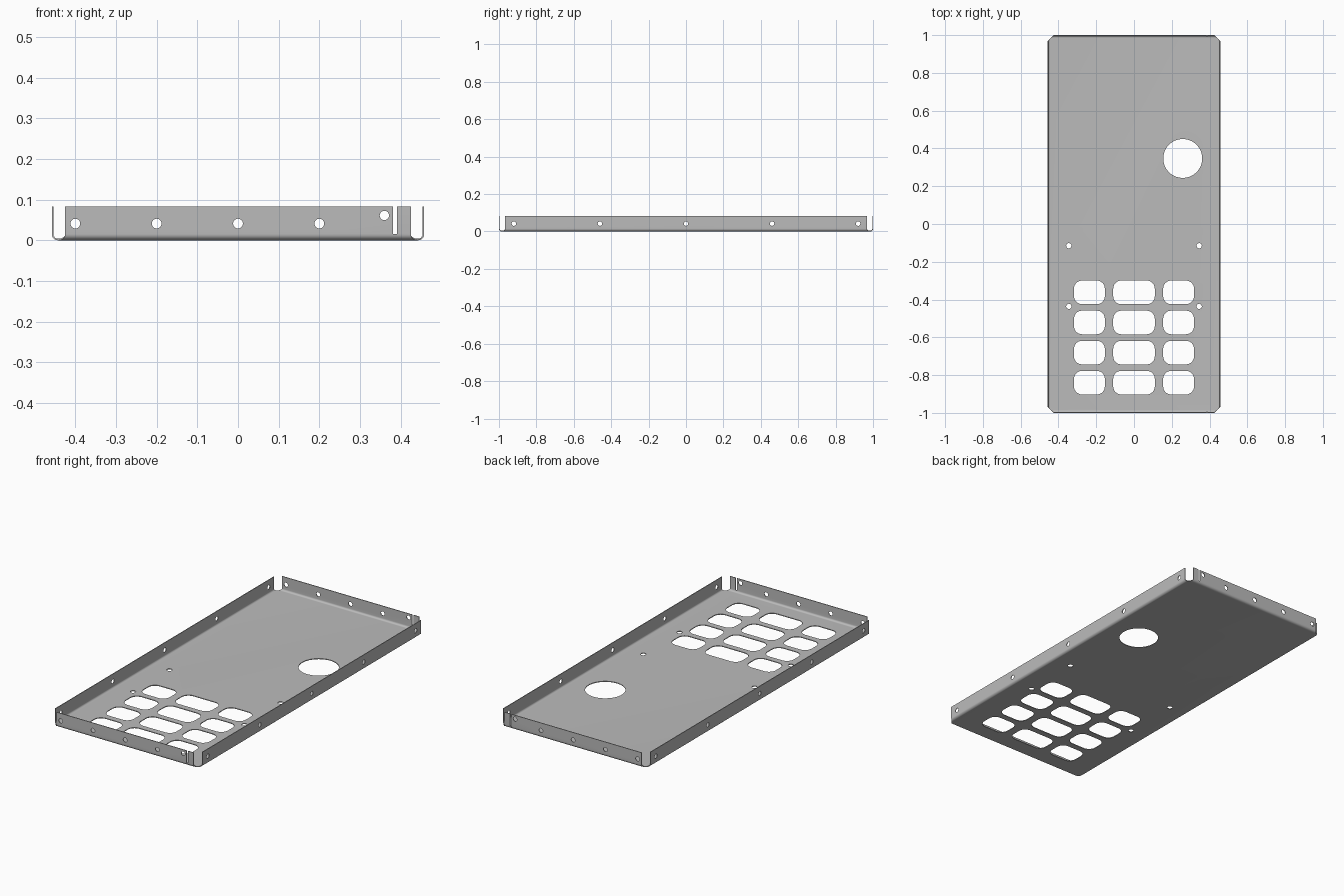
import bpy, bmesh
from math import sin, cos, pi, radians
from mathutils import Matrix, Vector

cube = bpy.data.objects.get("Cube")
if cube:
    bpy.data.objects.remove(cube, do_unlink=True)

HALF_X, HALF_Y, HEIGHT = 0.458, 1.0, 0.083
BEND, CORNER, SHEET = 0.015, 0.033, 0.004
BEND_STEPS = 8


def make_object(name, bm):
    mesh = bpy.data.meshes.new(name)
    bm.to_mesh(mesh)
    bm.free()
    obj = bpy.data.objects.new(name, mesh)
    bpy.context.collection.objects.link(obj)
    return obj


# Folded sheet: flat floor with clipped corners, four bent-up flanges
bm = bmesh.new()
fx, fy, c = HALF_X - BEND, HALF_Y - BEND, CORNER - BEND
ax, ay = HALF_X - c, HALF_Y - c
outline = [(fx, -ay), (fx, ay), (ax, fy), (-ax, fy),
           (-fx, ay), (-fx, -ay), (-ax, -fy), (ax, -fy)]
floor = [bm.verts.new((x, y, 0)) for x, y in outline]
bm.faces.new(floor)
bend = [(BEND * sin(a), BEND * (1 - cos(a)))
        for a in (pi / 2 * i / BEND_STEPS for i in range(1, BEND_STEPS + 1))]
bend.append((BEND, HEIGHT))
for i in range(0, 8, 2):
    a, b = floor[i], floor[i + 1]
    along = (b.co - a.co).normalized()
    out = along.cross(Vector((0, 0, 1)))
    row = (a, b)
    for d, z in bend:
        up = Vector((0, 0, z))
        new = (bm.verts.new(a.co + (out + along) * d + up),
               bm.verts.new(b.co + (out - along) * d + up))
        bm.faces.new((row[0], row[1], new[1], new[0]))
        row = new
bmesh.ops.recalc_face_normals(bm, faces=bm.faces)
bm.faces.ensure_lookup_table()
if bm.faces[0].normal.z > 0:
    bmesh.ops.reverse_faces(bm, faces=bm.faces)
tray = make_object("sheet_metal_tray", bm)

# Cutters for every opening
cut = bmesh.new()


def round_hole(location, radius, axis="Z", sides=24):
    turn = {"X": Matrix.Rotation(pi / 2, 4, "Y"),
            "Y": Matrix.Rotation(pi / 2, 4, "X"),
            "Z": Matrix.Identity(4)}[axis]
    bmesh.ops.create_cone(cut, cap_ends=True, segments=sides, radius1=radius,
                          radius2=radius, depth=0.02,
                          matrix=Matrix.Translation(location) @ turn)


def box_hole(location, size):
    bmesh.ops.create_cube(cut, size=1, matrix=Matrix.Translation(location)
                          @ Matrix.Diagonal((*size, 1)))


def window(x, y, width, height, radius=0.042, steps=7):
    points = []
    for k, (sx, sy) in enumerate(((1, 1), (-1, 1), (-1, -1), (1, -1))):
        for i in range(steps + 1):
            a = pi / 2 * (k + i / steps)
            points.append((x + sx * (width / 2 - radius) + radius * cos(a),
                           y + sy * (height / 2 - radius) + radius * sin(a)))
    low = [cut.verts.new((px, py, -0.01)) for px, py in points]
    top = [cut.verts.new((px, py, 0.012)) for px, py in points]
    cut.faces.new(low[::-1])
    cut.faces.new(top)
    n = len(points)
    for i in range(n):
        j = (i + 1) % n
        cut.faces.new((low[i], low[j], top[j], top[i]))


# Floor openings
round_hole((0.258, 0.347, 0), 0.103, sides=64)
for row in range(4):
    for x, width in ((-0.236, 0.163), (0, 0.22), (0.236, 0.163)):
        window(x, -0.362 - 0.1593 * row, width, 0.125)
for x in (-0.345, 0.345):
    for y in (-0.115, -0.436):
        round_hole((x, y, 0), 0.014)

# Flange holes and the slits that split off a small tab
for side in (-1, 1):
    for i in range(5):
        round_hole((side * HALF_X, -0.92 + 0.46 * i, 0.042), 0.012, "X")
    for i in range(4):
        round_hole((-0.4 + 0.2 * i, side * HALF_Y, 0.041), 0.012, "Y")
    round_hole((0.36, side * HALF_Y, 0.061), 0.0115, "Y")
    box_hole((0.386, side * HALF_Y, 0.065), (0.009, 0.03, 0.1))
cutter = make_object("opening_cutters", cut)
cutter.hide_render = True

# Thicken the sheet, cut it, and keep the finished mesh
solid = tray.modifiers.new("thickness", "SOLIDIFY")
solid.thickness = SHEET
solid.offset = -1
solid.use_even_offset = True
boolean = tray.modifiers.new("openings", "BOOLEAN")
boolean.operation = "DIFFERENCE"
boolean.solver = "EXACT"
boolean.object = cutter
graph = bpy.context.evaluated_depsgraph_get()
finished = bpy.data.meshes.new_from_object(tray.evaluated_get(graph))
tray.modifiers.clear()
tray.data = finished
bpy.data.objects.remove(cutter, do_unlink=True)

# Plain grey metal
metal = bpy.data.materials.new("grey_metal")
metal.use_nodes = True
grey = (0.5, 0.5, 0.5, 1)
metal.diffuse_color = grey
metal.node_tree.nodes["Principled BSDF"].inputs["Base Color"].default_value = grey
finished.materials.clear()
finished.materials.append(metal)

bpy.ops.object.select_all(action="DESELECT")
tray.select_set(True)
bpy.context.view_layer.objects.active = tray
bpy.ops.object.shade_smooth_by_angle(angle=radians(30))
